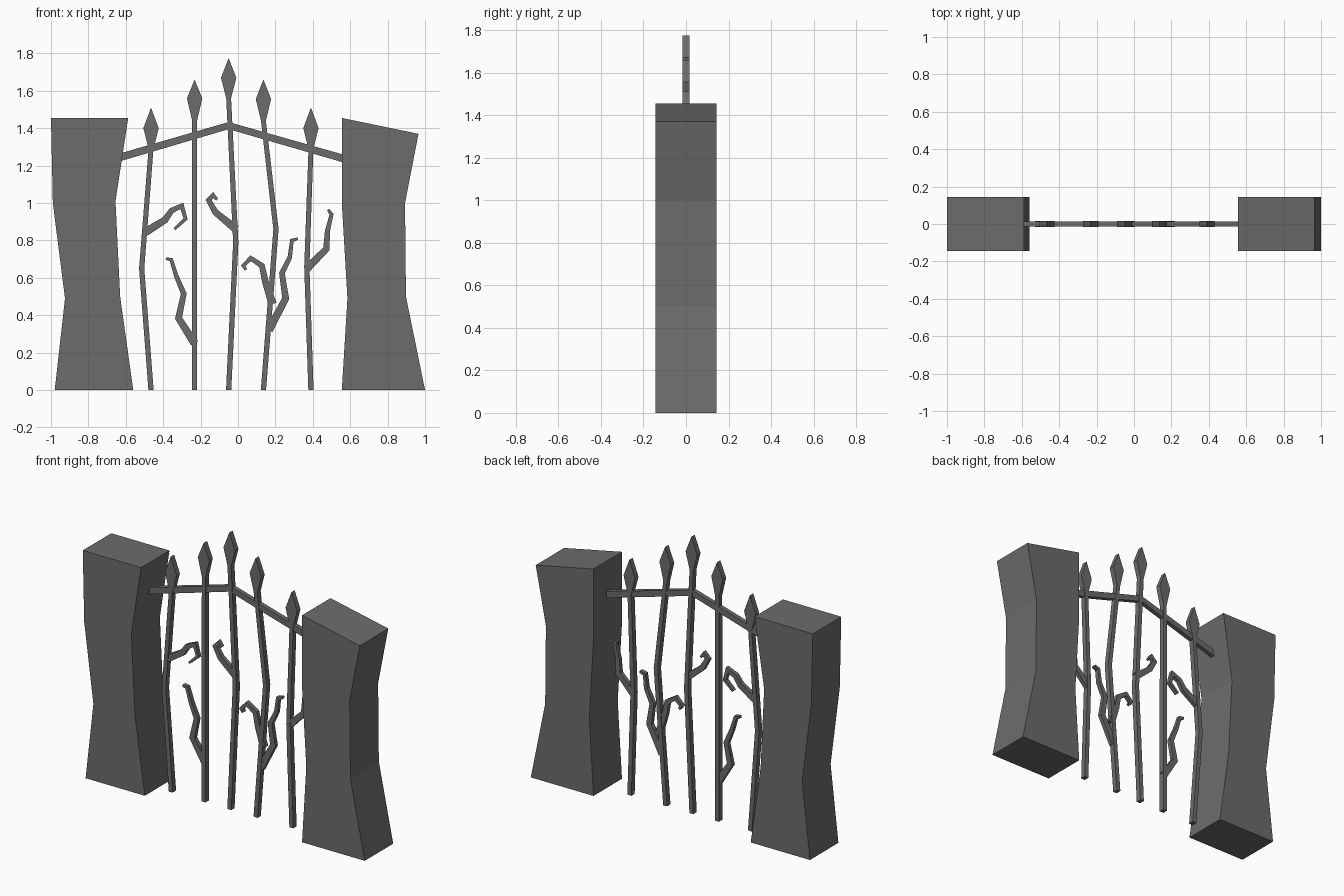
import bpy
import bmesh
from mathutils import Vector

cube = bpy.data.objects.get("Cube")
if cube:
    bpy.data.objects.remove(cube, do_unlink=True)

grey = bpy.data.materials.new("dark_grey")
grey.use_nodes = True
colour = (0.15, 0.15, 0.15, 1)
grey.diffuse_color = colour
grey.node_tree.nodes["Principled BSDF"].inputs["Base Color"].default_value = colour


def slab(name, outline, depth):
    """Extrude an x-z outline evenly to both sides of y = 0."""
    bm = bmesh.new()
    face = bm.faces.new([bm.verts.new((x, -depth / 2, z)) for x, z in outline])
    extruded = bmesh.ops.extrude_face_region(bm, geom=[face])["geom"]
    moved = [v for v in extruded if isinstance(v, bmesh.types.BMVert)]
    bmesh.ops.translate(bm, verts=moved, vec=(0, depth, 0))
    bmesh.ops.recalc_face_normals(bm, faces=bm.faces)
    mesh = bpy.data.meshes.new(name)
    bm.to_mesh(mesh)
    bm.free()
    mesh.materials.append(grey)
    obj = bpy.data.objects.new(name, mesh)
    bpy.context.collection.objects.link(obj)
    return obj


def strip(name, path, halves, depth):
    """Mitred flat strip along a path; a half-width of zero makes a point."""
    pts = [Vector(p) for p in path]
    left, right = [], []
    for i, p in enumerate(pts):
        before = (p - pts[i - 1]).normalized() if i else (pts[1] - p).normalized()
        after = (pts[i + 1] - p).normalized() if i + 1 < len(pts) else before
        along = (before + after).normalized()
        side = Vector((-along.y, along.x)) / max(along.dot(after), 0.6)
        left.append(p + side * halves[i])
        if halves[i]:
            right.append(p - side * halves[i])
    return slab(name, left + right[::-1], depth)


# Crooked stone pillars
slab("right_pillar", [(-0.98, 0), (-0.56, 0), (-0.63, 0.5), (-0.655, 1.01),
                      (-0.587, 1.455), (-1, 1.455), (-0.99, 1), (-0.925, 0.49)], 0.288)
slab("left_pillar", [(0.555, 0), (1, 0), (0.898, 0.5), (0.893, 1),
                     (0.965, 1.37), (0.555, 1.455), (0.555, 1), (0.585, 0.49)], 0.288)

# Peaked top rail
slab("top_rail", [(-0.625, 1.225), (-0.05, 1.395), (0.56, 1.218),
                  (0.56, 1.26), (-0.05, 1.433), (-0.625, 1.267)], 0.028)

# Bent bars ending in spear heads: bottom x, bend (x, z), head base z, head middle z, tip z
bars = [
    (-0.465, (-0.515, 0.65), 1.29, 1.4, 1.51),
    (-0.232, (-0.232, 0.8), 1.44, 1.56, 1.66),
    (-0.05, (-0.012, 0.79), 1.56, 1.67, 1.775),
    (0.136, (0.203, 0.86), 1.44, 1.556, 1.66),
    (0.39, (0.368, 0.66), 1.29, 1.4, 1.51),
]
for i, (x, bend, base, middle, tip) in enumerate(bars):
    strip(f"spear_bar_{i + 1}", [(x, 0), bend, (x, base), (x, middle), (x, tip)],
          [0.014, 0.014, 0.013, 0.041, 0], 0.034)

# Twisted twigs growing from the bars
twigs = [
    [(-0.495, 0.845), (-0.39, 0.91), (-0.355, 0.96), (-0.3, 0.985), (-0.28, 0.915), (-0.34, 0.86)],
    [(-0.232, 0.25), (-0.318, 0.385), (-0.29, 0.515), (-0.33, 0.61), (-0.357, 0.697), (-0.385, 0.703)],
    [(-0.01, 0.86), (-0.12, 0.95), (-0.157, 1.015), (-0.132, 1.043), (-0.112, 1.018)],
    [(0.185, 0.46), (0.145, 0.585), (0.128, 0.665), (0.068, 0.705), (0.028, 0.665), (0.042, 0.643)],
    [(0.165, 0.32), (0.255, 0.49), (0.235, 0.625), (0.277, 0.71), (0.288, 0.8), (0.32, 0.81)],
    [(0.368, 0.65), (0.473, 0.755), (0.478, 0.85), (0.5, 0.94), (0.482, 0.965)],
]
for i, path in enumerate(twigs):
    last = len(path) - 1
    halves = [0.022 - 0.015 * (k / last) ** 0.8 for k in range(last + 1)]
    strip(f"twig_{i + 1}", path, halves, 0.026)
